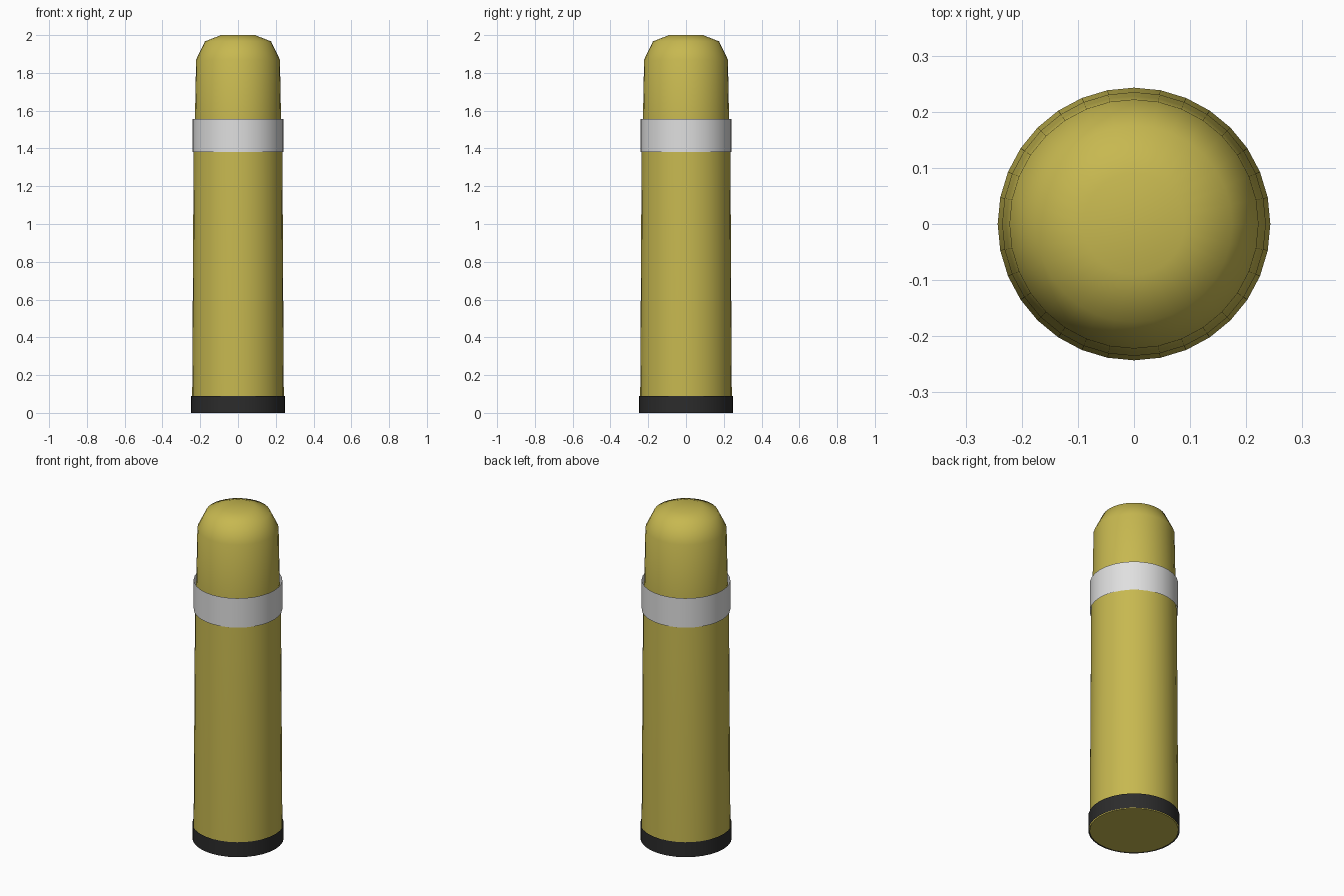
import bpy
import bmesh
import math

SEGMENTS = 32

default = bpy.data.objects.get("Cube")
if default:
    bpy.data.objects.remove(default, do_unlink=True)


def material(name, rgb):
    mat = bpy.data.materials.new(name)
    mat.use_nodes = True
    colour = (*rgb, 1.0)
    mat.diffuse_color = colour
    mat.node_tree.nodes["Principled BSDF"].inputs["Base Color"].default_value = colour
    return mat


def lathe(name, profile, mat, capped=False):
    """Turn a (radius, height) profile about the z axis."""
    bm = bmesh.new()
    rings = []
    for radius, z in profile:
        ring = []
        for i in range(SEGMENTS):
            a = math.tau * i / SEGMENTS
            ring.append(bm.verts.new((radius * math.cos(a), radius * math.sin(a), z)))
        rings.append(ring)
    for low, high in zip(rings, rings[1:]):
        for i in range(SEGMENTS):
            j = (i + 1) % SEGMENTS
            bm.faces.new((low[i], low[j], high[j], high[i]))
    if capped:
        bm.faces.new(rings[0][::-1])
        bm.faces.new(rings[-1])
    mesh = bpy.data.meshes.new(name)
    bm.to_mesh(mesh)
    bm.free()
    mesh.materials.append(mat)
    obj = bpy.data.objects.new(name, mesh)
    bpy.context.collection.objects.link(obj)
    bpy.ops.object.select_all(action="DESELECT")
    obj.select_set(True)
    bpy.context.view_layer.objects.active = obj
    bpy.ops.object.shade_smooth_by_angle(angle=math.radians(60))
    return obj


yellow = material("mustard yellow", (0.57, 0.48, 0.08))
silver = material("light grey", (0.74, 0.74, 0.74))
black = material("soft black", (0.025, 0.025, 0.025))

# Tapered flask with its rounded cup lid
lathe("flask_body", [(0.243, 0.0), (0.235, 1.38), (0.228, 1.55), (0.222, 1.87),
                     (0.175, 1.967), (0.09, 2.0)], yellow, capped=True)

# Open sleeves around the neck and the foot
lathe("neck_band", [(0.242, 1.38), (0.242, 1.557)], silver)
lathe("foot_ring", [(0.25, 0.0), (0.25, 0.09)], black)
